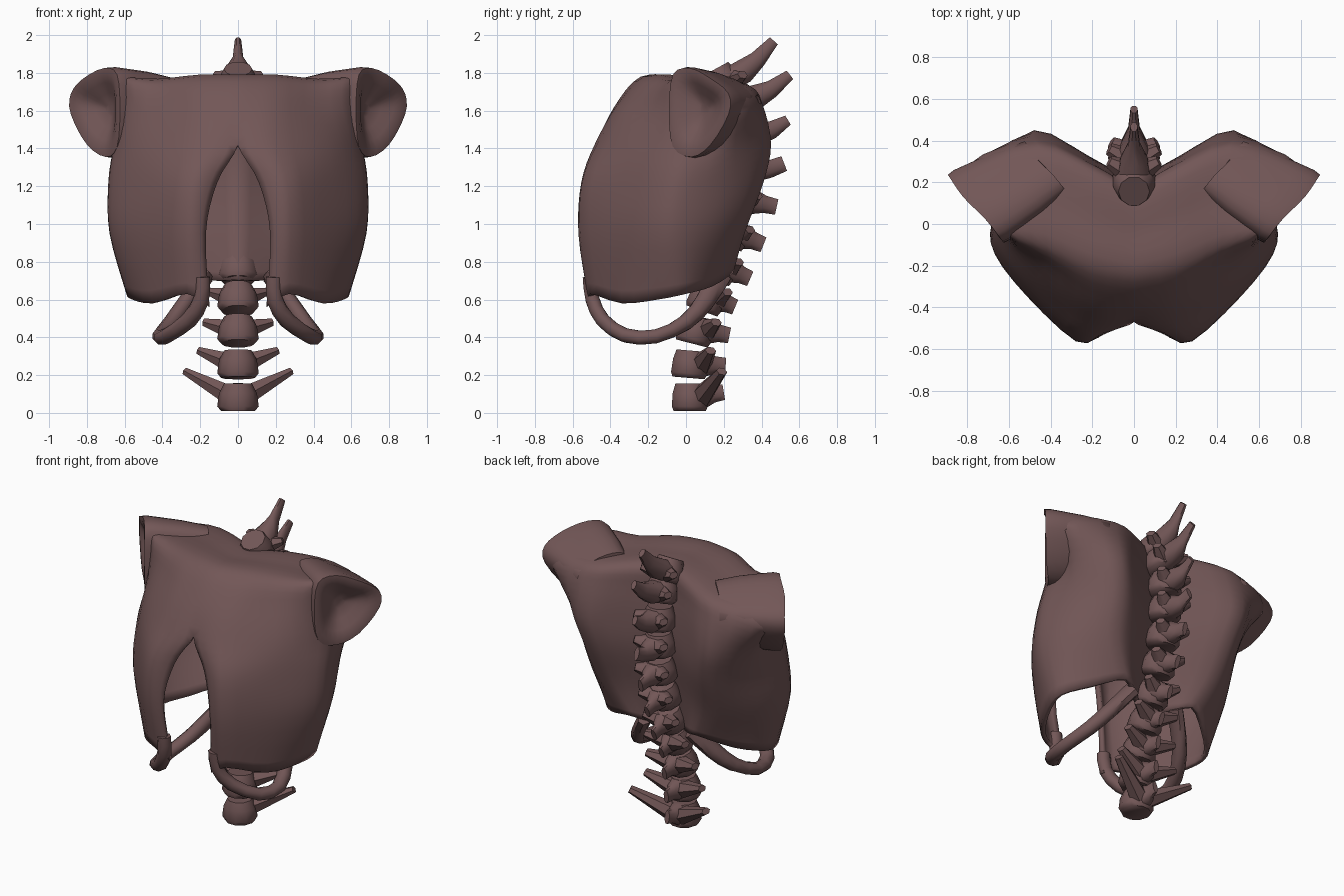
import bpy, bmesh, math
from mathutils import Vector

if "Cube" in bpy.data.objects:
    bpy.data.objects.remove(bpy.data.objects["Cube"])

bone = bpy.data.materials.new("bone")
bone.diffuse_color = (0.17, 0.095, 0.095, 1)
bone.use_nodes = True
bone.node_tree.nodes["Principled BSDF"].inputs["Base Color"].default_value = bone.diffuse_color


def finish(name, bm, angle=50):
    mesh = bpy.data.meshes.new(name)
    bm.to_mesh(mesh)
    bm.free()
    ob = bpy.data.objects.new(name, mesh)
    bpy.context.collection.objects.link(ob)
    mesh.materials.append(bone)
    bpy.ops.object.select_all(action='DESELECT')
    ob.select_set(True)
    bpy.context.view_layer.objects.active = ob
    bpy.ops.object.shade_smooth_by_angle(angle=math.radians(angle))
    return ob


def spline(pts, k):
    """Catmull-Rom curve through the points, k steps per span."""
    out = []
    for i in range(len(pts) - 1):
        a, b, c = pts[max(i - 1, 0)], pts[i], pts[i + 1]
        d = pts[min(i + 2, len(pts) - 1)]
        for s in range(k):
            t = s / k
            out.append(0.5 * (2 * b + (c - a) * t + (2 * a - 5 * b + 4 * c - d) * t * t
                              + (3 * b - a - 3 * c + d) * t ** 3))
    return out + [pts[-1].copy()]


def skin(bm, rings):
    """Join rings of points into a closed tube."""
    rings = [[bm.verts.new(p) for p in r] for r in rings]
    faces = [bm.faces.new(rings[0]), bm.faces.new(rings[-1])]
    for r, q in zip(rings, rings[1:]):
        for s in range(len(r)):
            n = (s + 1) % len(r)
            faces.append(bm.faces.new((r[s], r[n], q[n], q[s])))
    bmesh.ops.recalc_face_normals(bm, faces=faces)


def loft(bm, pts, sizes, ref, sides=8):
    """Closed tube of elliptical sections along a path."""
    pts = [Vector(p) for p in pts]
    rings = []
    for i, p in enumerate(pts):
        t = (pts[min(i + 1, len(pts) - 1)] - pts[max(i - 1, 0)]).normalized()
        a = t.cross(Vector(ref)).normalized()
        b = a.cross(t)
        turns = [2 * math.pi * (s + 0.5) / sides for s in range(sides)]
        rings.append([p + a * math.cos(w) * sizes[i][0] + b * math.sin(w) * sizes[i][1] for w in turns])
    skin(bm, rings)


# Rib cage: half sections from back centre, round under the shoulder, to front centre
sections = [
    ((1.76, 1.76, 1.73, 1.72, 1.74, 1.77, 1.76, 1.78, 1.78),
     (0, .20, .45, .74, .66, .61, .42, .20, 0), (.15, .25, .34, .23, .11, -.04, -.10, -.20, -.24)),
    (1.62, (0, .23, .48, .80, .66, .60, .42, .20, 0), (.17, .31, .41, .28, .13, -.07, -.20, -.35, -.38)),
    (1.42, (0, .23, .48, .67, .66, .64, .48, .20, 0), (.20, .33, .45, .26, .10, -.06, -.28, -.47, -.47)),
    (1.22, (0, .20, .43, .59, .68, .66, .50, .26, .11), (.19, .31, .41, .26, .02, -.12, -.33, -.55, -.51)),
    (0.95, (0, .18, .38, .57, .67, .66, .51, .28, .17), (.14, .24, .31, .18, .00, -.15, -.35, -.56, -.54)),
    ((.70, .70, .74, .67, .63, .60, .58, .63, .56),
     (0, .12, .26, .45, .58, .56, .45, .27, .15), (.09, .17, .25, .14, .00, -.15, -.34, -.51, -.50)),
]
rows = []
for z, xs, ys in sections:
    zs = z if isinstance(z, tuple) else (z,) * 9
    rows.append([Vector(p) for p in zip(xs, ys, zs)])
# closing seam over the top joins front to back
top = rows[0]
rows.insert(0, [(top[j] + top[8 - j]) / 2 + Vector((0, 0, .01)) for j in range(9)])
rows = [spline(r, 3) for r in rows]
cols = [spline(list(c), 4) for c in zip(*rows)]
bm = bmesh.new()
grid = [[bm.verts.new((max(p.x, 0), p.y, p.z)) for p in c] for c in cols]
for c in range(len(grid) - 1):
    for r in range(len(grid[0]) - 1):
        bm.faces.new((grid[c][r], grid[c + 1][r], grid[c + 1][r + 1], grid[c][r + 1]))
bmesh.ops.remove_doubles(bm, verts=bm.verts, dist=0.001)
cage = finish("rib_cage", bm)
cage.modifiers.new("mirror", 'MIRROR').merge_threshold = 0.002
thick = cage.modifiers.new("thickness", 'SOLIDIFY')
thick.thickness = 0.03
thick.offset = -1

# Shoulder socket: rim curve swept back into the cage, with a hollow face
rim = [(.64, -.07, 1.79), (.71, .02, 1.825), (.82, .13, 1.77), (.885, .225, 1.69), (.885, .225, 1.58),
       (.80, .13, 1.42), (.70, .03, 1.355), (.64, -.07, 1.41), (.625, -.09, 1.60)]
rim = [Vector(p) for p in rim]
rim = spline(rim[-2:] + rim + rim[:2], 3)[6:6 + 3 * len(rim)]
centre = sum(rim, Vector()) / len(rim)
inward = Vector((-.815, .58, 0))
rings = [[p.lerp(centre, f) + Vector((-.84, .50, 0)) * d for p in rim]
         for f, d in ((.22, .40), (.09, .25), (.02, .12), (-.02, .04), (0, 0),
                      (.15, .0), (.35, .02), (.6, .055), (.85, .08))]
bm = bmesh.new()
skin(bm, rings)
finish("shoulder_socket", bm, 70).modifiers.new("mirror", 'MIRROR')

# Lowest rib: a bar looping under each side of the cage
path = [(.19, -.51, .72), (.195, -.495, .60), (.26, -.44, .49), (.375, -.32, .41),
        (.41, -.16, .405), (.35, 0, .48), (.27, .10, .59), (.17, .18, .73)]
path = spline([Vector(p) for p in path], 2)
bm = bmesh.new()
loft(bm, path, [(.04 + .025 * max(0, i - 9) / 5, .045) for i in range(len(path))], (1, 0, 0))
finish("lower_rib", bm).modifiers.new("mirror", 'MIRROR')

# Spine: body y, z, rear spine tip y, z, side process reach and tip z
vertebrae = [
    (.02, .085, .20, .11, .28, .22), (.02, .26, .21, .25, .21, .33), (.05, .44, .23, .41, .18, .48),
    (.11, .61, .26, .56, .15, .64), (.17, .77, .34, .71, .12, .80), (.23, .95, .41, .89, .11, .97),
    (.27, 1.13, .48, 1.09, .11, 1.15), (.28, 1.31, .52, 1.32, .11, 1.34),
    (.28, 1.48, .54, 1.55, .11, 1.51), (.25, 1.65, .55, 1.79, .12, 1.68), (.19, 1.76, .465, 1.97, .12, 1.79)]
for i, (y, z, ty, tz, sx, sz) in enumerate(vertebrae):
    lo, hi = vertebrae[max(i - 1, 0)], vertebrae[min(i + 1, 10)]
    up = Vector((0, hi[0] - lo[0], hi[1] - lo[1])).normalized()
    c = Vector((0, y, z))
    bm = bmesh.new()
    # drum body, widest low down
    loft(bm, [c - up * .075, c - up * .05, c + up * .02, c + up * .07],
         [(.09, .09), (.10, .11), (.095, .10), (.08, .075)], (1, 0, 0), 10)
    # rear spine: stout arch thinning to a blade, bent upward on the upper ones
    tip = Vector((0, ty, tz))
    root = c + Vector((0, .03, 0))
    path = [root, root.lerp(tip, .35), root.lerp(tip, .65), tip]
    if i > 6:
        for p in path[1:3]:
            p.z -= .025
    loft(bm, path, [(.07, .09), (.07, .07), (.05, .03), (.03 if i > 7 else .045, .018)], (1, 0, 0))
    # side processes
    for s in (-1, 1):
        loft(bm, [(s * .03, y + .06, z), (s * sx, y + (.17 if i == 0 else .11), sz)],
             [(.06, .06), (.022, .03)], (0, 1, 0), 6)
    finish(f"vertebra_{i + 1}", bm, 55)
